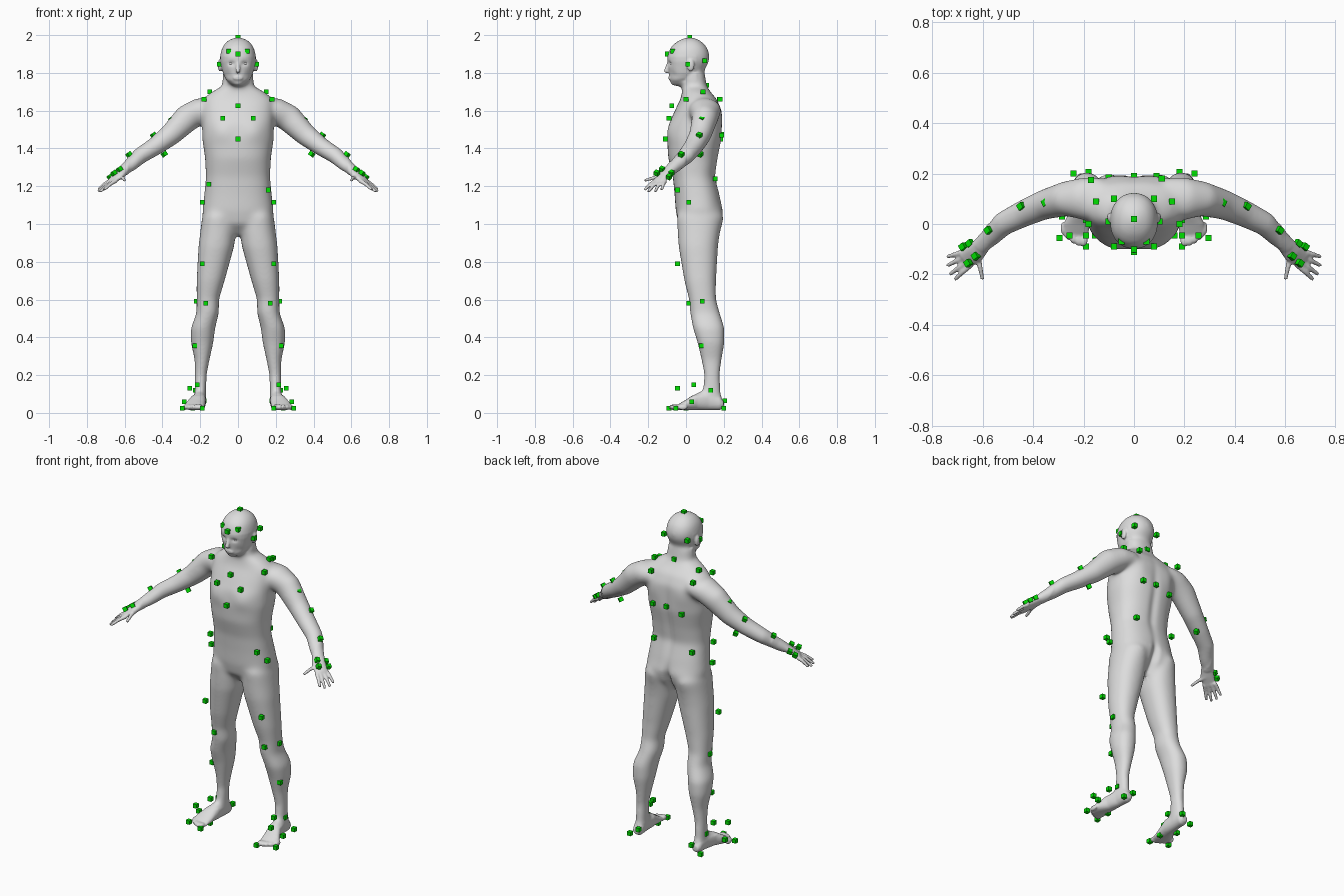
import bpy
import bmesh
import math
from mathutils import Vector, Matrix

default_cube = bpy.data.objects.get("Cube")
if default_cube:
    bpy.data.objects.remove(default_cube, do_unlink=True)


def make_material(name, colour):
    material = bpy.data.materials.new(name)
    material.use_nodes = True
    material.diffuse_color = colour
    material.node_tree.nodes["Principled BSDF"].inputs["Base Color"].default_value = colour
    return material


def add_object(name, bm, material):
    mesh = bpy.data.meshes.new(name)
    bm.to_mesh(mesh)
    bm.free()
    mesh.materials.append(material)
    obj = bpy.data.objects.new(name, mesh)
    bpy.context.collection.objects.link(obj)
    return obj


def loft(bm, rings, power=2.0, segments=32):
    """Skin closed rings given as (centre, half axis, other half axis)."""
    loops = []
    for centre, u, v in rings:
        loop = []
        for i in range(segments):
            angle = math.tau * i / segments
            c, s = math.cos(angle), math.sin(angle)
            cu = math.copysign(abs(c) ** (2 / power), c)
            sv = math.copysign(abs(s) ** (2 / power), s)
            loop.append(bm.verts.new(centre + u * cu + v * sv))
        loops.append(loop)
    for low, high in zip(loops, loops[1:]):
        for i in range(segments):
            j = (i + 1) % segments
            bm.faces.new((low[i], low[j], high[j], high[i]))
    bm.faces.new(loops[0][::-1])
    bm.faces.new(loops[-1])


def stack(bm, rows, along="z", power=2.2):
    """Loft from outlines: level, x from, x to, depth from, depth to."""
    rings = []
    for level, x_from, x_to, depth_from, depth_to in rows:
        x, depth = (x_from + x_to) / 2, (depth_from + depth_to) / 2
        half_x, half_depth = Vector(((x_to - x_from) / 2, 0, 0)), (depth_to - depth_from) / 2
        if along == "z":
            rings.append((Vector((x, depth, level)), half_x, Vector((0, half_depth, 0))))
        else:
            rings.append((Vector((x, level, depth)), half_x, Vector((0, 0, half_depth))))
    loft(bm, rings, power)


def symmetric_stack(bm, rows, power):
    """Stack centred on x from: level, half width, front, back."""
    stack(bm, [(level, -half, half, front, back) for level, half, front, back in rows], power=power)


def limb(bm, path):
    """Loft along a path of x, y, z, half width, half thickness."""
    points = [Vector(p[:3]) for p in path]
    rings = []
    for i, p in enumerate(path):
        tangent = points[min(i + 1, len(points) - 1)] - points[max(i - 1, 0)]
        side = tangent.cross(Vector((0, 0, 1))).normalized()
        up = side.cross(tangent).normalized()
        rings.append((points[i], side * p[3], up * p[4]))
    loft(bm, rings)


def finger(bm, base, tip):
    """Tapered finger with a slightly raised knuckle."""
    knuckle = base.lerp(tip, .5) + Vector((0, 0, .005))
    sizes = zip((base, knuckle, tip), (.012, .01, .008))
    limb(bm, [(*point, radius, radius) for point, radius in sizes])


def blob(bm, centre, radii):
    matrix = Matrix.Translation(centre) @ Matrix.Diagonal((*radii, 1))
    bmesh.ops.create_uvsphere(bm, u_segments=24, v_segments=16, radius=1, matrix=matrix)


skin = make_material("grey skin", (.72, .72, .72, 1))
green = make_material("marker green", (0, .75, 0, 1))

body = bmesh.new()

# Leg
stack(body, [
    (1.13, .05, .15, 0, .14), (1.04, .02, .19, -.05, .19), (.96, .01, .2, -.045, .18),
    (.88, .02, .21, -.04, .17), (.7, .07, .22, -.01, .16), (.6, .1, .22, .015, .16),
    (.53, .1, .22, .02, .18), (.45, .12, .25, .035, .205), (.37, .13, .25, .06, .205),
    (.28, .15, .23, .08, .19), (.2, .165, .23, .095, .18), (.05, .17, .23, .08, .19)])

# Foot, heel to ball, then toes
stack(body, [
    (.2, .18, .22, .03, .06), (.18, .17, .23, .015, .09), (.12, .17, .235, .015, .12),
    (.06, .17, .25, .015, .11), (0, .175, .28, .015, .07), (-.05, .18, .28, .015, .04)], along="y")
for i in range(5):
    blob(body, (.2 + .02 * i, -.065 + .003 * i * i, .03), (.017 - .0015 * i, .026, .015))

# Arm
limb(body, [
    (.12, .1, 1.62, .08, .05), (.2, .1, 1.6, .086, .07), (.27, .1, 1.56, .07, .074),
    (.36, .075, 1.47, .06, .06), (.44, .04, 1.41, .055, .05), (.52, 0, 1.36, .05, .045),
    (.57, -.055, 1.31, .04, .036), (.61, -.09, 1.28, .034, .027)])

# Palm, four fingers and thumb
limb(body, [(.6, -.08, 1.29, .034, .026), (.63, -.115, 1.26, .04, .022),
            (.67, -.145, 1.225, .036, .012)])
first_base, last_base = Vector((.645, -.16, 1.23)), Vector((.675, -.11, 1.23))
finger_tips = [(.71, -.22, 1.18), (.73, -.2, 1.17), (.74, -.165, 1.17), (.74, -.13, 1.18)]
for i, tip in enumerate(finger_tips):
    finger(body, first_base.lerp(last_base, i / 3), Vector(tip))
finger(body, Vector((.62, -.12, 1.25)), Vector((.6, -.22, 1.23)))

# Ear
blob(body, (.096, .025, 1.84), (.011, .02, .033))

# Mirror the sided parts
copy = bmesh.ops.duplicate(body, geom=body.verts[:] + body.edges[:] + body.faces[:])["geom"]
for item in copy:
    if isinstance(item, bmesh.types.BMVert):
        item.co.x *= -1
bmesh.ops.reverse_faces(body, faces=[f for f in copy if isinstance(f, bmesh.types.BMFace)])

# Torso and neck
symmetric_stack(body, [
    (.94, .06, .02, .12), (1, .165, -.04, .175), (1.07, .19, -.055, .195),
    (1.15, .18, -.06, .18), (1.25, .17, -.07, .155), (1.35, .175, -.095, .17),
    (1.45, .19, -.1, .19), (1.53, .19, -.09, .19), (1.6, .195, -.06, .19),
    (1.66, .19, -.03, .165), (1.7, .14, -.02, .13), (1.73, .084, -.02, .11),
    (1.8, .078, -.015, .1)], power=2.4)

# Head
symmetric_stack(body, [
    (1.73, .025, -.07, -.02), (1.745, .047, -.08, .02), (1.77, .067, -.086, .06),
    (1.8, .08, -.09, .09), (1.86, .094, -.098, .124), (1.9, .095, -.098, .126),
    (1.94, .083, -.08, .11), (1.97, .058, -.045, .08), (1.99, .015, 0, .04)], power=2.2)

# Nose, lips and chin
limb(body, [(0, -.09, 1.86, .007, .008), (0, -.11, 1.805, .014, .009), (0, -.1, 1.795, .012, .006)])
blob(body, (0, -.086, 1.773), (.026, .009, .011))
blob(body, (0, -.072, 1.742), (.024, .013, .014))

# Fuse everything into one skin
parts = add_object("body_parts", body, skin)
fuse = parts.modifiers.new("fuse", "REMESH")
fuse.mode = "VOXEL"
fuse.voxel_size = .0052
graph = bpy.context.evaluated_depsgraph_get()
fused = bpy.data.meshes.new_from_object(parts.evaluated_get(graph))
body = bmesh.new()
body.from_mesh(fused)
bpy.data.objects.remove(parts, do_unlink=True)
bpy.data.meshes.remove(fused)


def relax(verts, times):
    for _ in range(times):
        bmesh.ops.smooth_vert(body, verts=verts, factor=.5,
                              use_axis_x=True, use_axis_y=True, use_axis_z=True)


def is_broad(p):
    """True away from the hands, feet, face and ears."""
    return abs(p.x) < .58 and p.z > .09 and (p.z < 1.76 or p.z > 1.89 or p.y > .055)


relax([v for v in body.verts if is_broad(v.co)], 60)

# Soft forms pushed along y: centre, width, height, push
forms = {
    "spine": (0, .18, 1.35, .025, .2, -.01),
    "seat cleft": (0, .18, 1, .02, .08, -.03),
    "seat": (.09, .18, 1.03, .06, .06, .01),
    "shoulder blade": (.11, .18, 1.55, .06, .07, .01),
    "chest": (.09, -.09, 1.49, .06, .05, -.01),
    "eye socket": (.035, -.09, 1.85, .017, .011, .01),
    "mouth": (0, -.09, 1.773, .02, .005, .004),
    "cheek": (.055, -.08, 1.79, .02, .02, .005),
}
for vert in body.verts:
    p = vert.co.copy()
    for x, y, z, width, height, push in forms.values():
        if abs(p.y - y) < .08:
            reach = ((abs(p.x) - x) / width) ** 2 + ((p.z - z) / height) ** 2
            if reach < 9:
                vert.co.y += push * math.exp(-reach)
relax(body.verts[:], 3)
for face in body.faces:
    face.smooth = True
add_object("body", body, skin)

# Eyes
for name, side in (("left_eye", 1), ("right_eye", -1)):
    eye = bmesh.new()
    blob(eye, (.035 * side, -.072, 1.85), (.016, .012, .009))
    for face in eye.faces:
        face.smooth = True
    add_object(name, eye, skin)

# Marker cubes: single ones, then mirrored trunk, leg and arm ones
single = [
    (0, .02, 1.988), (0, -.1, 1.9), (0, .11, 1.735), (0, -.075, 1.625), (0, -.11, 1.45),
    (-.17, .175, 1.66), (.11, .18, 1.66), (.09, .19, 1.47), (0, .19, 1.475), (-.1, .185, 1.45),
    (.11, .155, 1.24), (-.145, .15, 1.215), (-.155, -.045, 1.21), (.16, -.045, 1.18)]
paired = [
    (.05, -.07, 1.915), (.1, .01, 1.845), (.08, .1, 1.865), (.15, .09, 1.7), (.18, 0, 1.66),
    (.08, -.09, 1.56), (.19, .015, 1.115), (.19, -.045, .79), (.17, .015, .58), (.22, .085, .59),
    (.23, .08, .355), (.215, .04, .15), (.255, -.045, .13), (.225, .13, .12), (.285, .03, .06),
    (.18, .205, .065)]
soles = [(.295, -.055), (.19, -.09), (.19, 0), (.24, .2)]
paired += [(x, y, .024) for x, y in soles]
arms = [
    (.35, .085, 1.555), (.447, .07, 1.47), (.39, .075, 1.37), (.577, -.025, 1.368),
    (.627, -.127, 1.29), (.657, -.155, 1.27), (.65, -.077, 1.27), (.677, -.09, 1.25)]
placed = [(position, 0) for position in single]
for side in (1, -1):
    placed += [((side * x, y, z), 0) for x, y, z in paired]
    placed += [((side * x, y, z), side * .6) for x, y, z in arms]
markers = bmesh.new()
for position, turn in placed:
    tilt = Matrix.Rotation(turn, 4, "Y") @ Matrix.Rotation(-turn, 4, "Z")
    bmesh.ops.create_cube(markers, size=.024, matrix=Matrix.Translation(position) @ tilt)
add_object("marker_cubes", markers, green)
